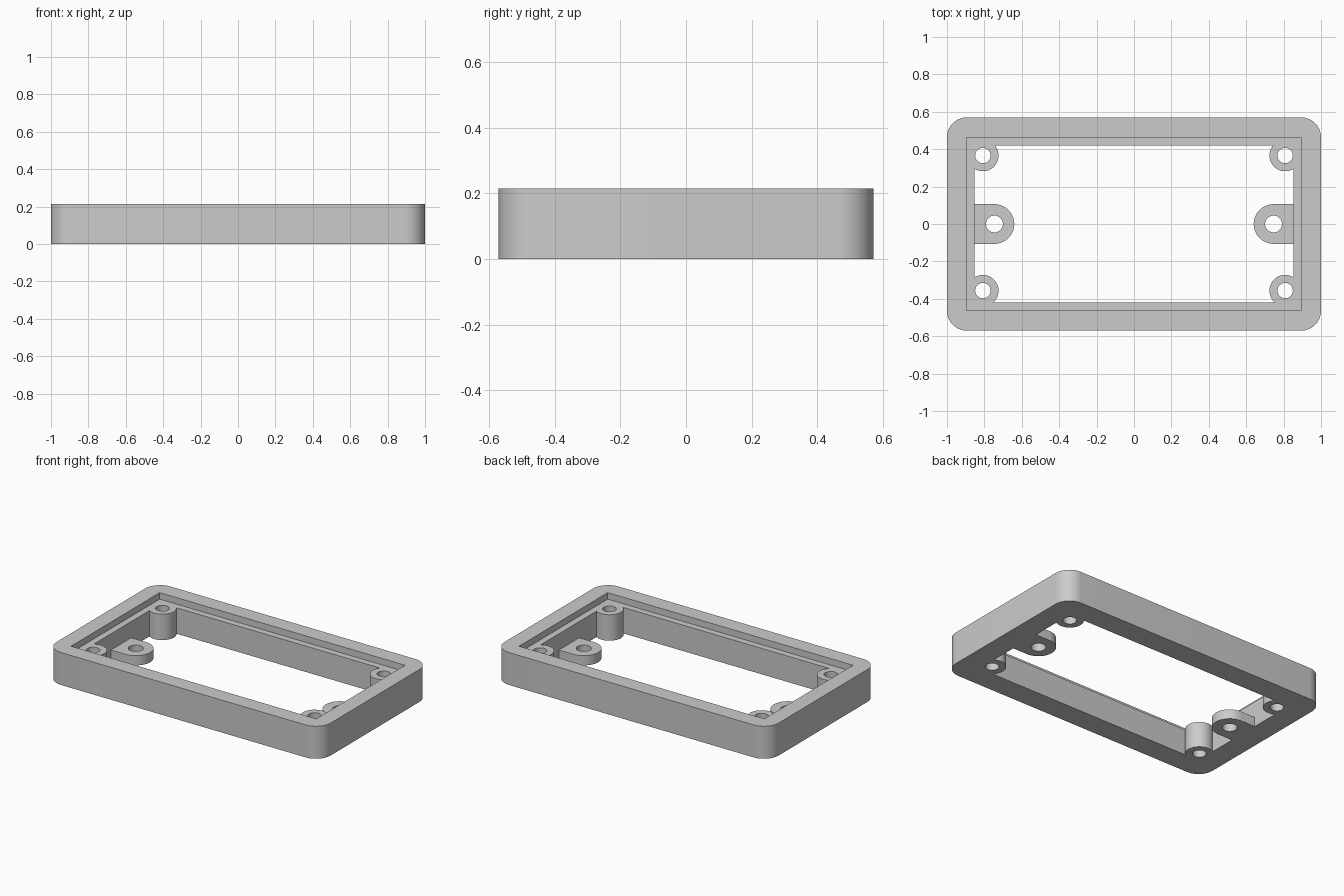
import bpy, bmesh
from math import sin, cos, pi

if "Cube" in bpy.data.objects:
    bpy.data.objects.remove(bpy.data.objects["Cube"], do_unlink=True)

HEIGHT, LEDGE, TAB_TOP = 0.214, 0.171, 0.064
ABOVE, BELOW = 0.4, -0.2

grey = bpy.data.materials.new("plain grey")
grey.use_nodes = True
grey.diffuse_color = (0.6, 0.6, 0.6, 1)
grey.node_tree.nodes["Principled BSDF"].inputs["Base Color"].default_value = (0.6, 0.6, 0.6, 1)


def arc(cx, cy, r, start, sweep, n):
    angles = [start + sweep * i / n for i in range(n + 1)]
    return [(cx + r * cos(a), cy + r * sin(a)) for a in angles]


def circle(cx, cy, r):
    return arc(cx, cy, r, 0, 2 * pi, 48)[:-1]


def rectangle(hx, hy):
    return [(-hx, -hy), (hx, -hy), (hx, hy), (-hx, hy)]


def prism(name, outline, z0, z1):
    """Closed solid from an anticlockwise outline."""
    bm = bmesh.new()
    base = bm.faces.new([bm.verts.new((x, y, z0)) for x, y in outline])
    top = bmesh.ops.extrude_face_region(bm, geom=[base], use_keep_orig=True)
    verts = [v for v in top["geom"] if isinstance(v, bmesh.types.BMVert)]
    bmesh.ops.translate(bm, verts=verts, vec=(0, 0, z1 - z0))
    bmesh.ops.recalc_face_normals(bm, faces=bm.faces)
    mesh = bpy.data.meshes.new(name)
    bm.to_mesh(mesh)
    bm.free()
    mesh.materials.append(grey)
    obj = bpy.data.objects.new(name, mesh)
    bpy.context.collection.objects.link(obj)
    return obj


def cut(target, cutter):
    """Subtract the cutter, then discard it."""
    mod = target.modifiers.new("cut", 'BOOLEAN')
    mod.operation = 'DIFFERENCE'
    mod.solver = 'EXACT'
    mod.object = cutter
    bpy.context.view_layer.objects.active = target
    bpy.ops.object.modifier_apply(modifier=mod.name)
    bpy.data.objects.remove(cutter, do_unlink=True)


# Outer block with rounded vertical corners
outline = []
for i, (sx, sy) in enumerate([(1, 1), (-1, 1), (-1, -1), (1, -1)]):
    outline += arc(sx * 0.893, sy * 0.463, 0.107, i * pi / 2, pi / 2, 16)
frame = prism("frame", outline, 0, HEIGHT)

# Central opening, leaving the screw bosses and side tabs standing
bosses = [(sx * 0.808, y) for sx in (-1, 1) for y in (-0.356, 0.366)]
opening = prism("opening_cutter", rectangle(0.853, 0.42), BELOW, ABOVE)
for x, y in bosses:
    cut(opening, prism("boss", circle(x, y, 0.084), 2 * BELOW, 2 * ABOVE))
for s in (-1, 1):
    tab = arc(s * 0.746, 0, 0.106, pi / 2 if s > 0 else -pi / 2, pi, 32)
    tab += [(s * 0.95, -s * 0.106), (s * 0.95, s * 0.106)]
    cut(opening, prism("tab", tab, 2 * BELOW, TAB_TOP))
cut(frame, opening)

# Shallow recess around the top of the opening
cut(frame, prism("recess_cutter", rectangle(0.895, 0.4625), LEDGE, ABOVE))

# Screw holes through bosses and tabs
for x, y in bosses:
    cut(frame, prism("boss_hole", circle(x, y, 0.041), BELOW, ABOVE))
for s in (-1, 1):
    cut(frame, prism("tab_hole", circle(s * 0.746, 0, 0.045), BELOW, ABOVE))

bpy.ops.object.select_all(action='DESELECT')
frame.select_set(True)
bpy.context.view_layer.objects.active = frame
bpy.ops.object.shade_smooth_by_angle(angle=pi / 6)
